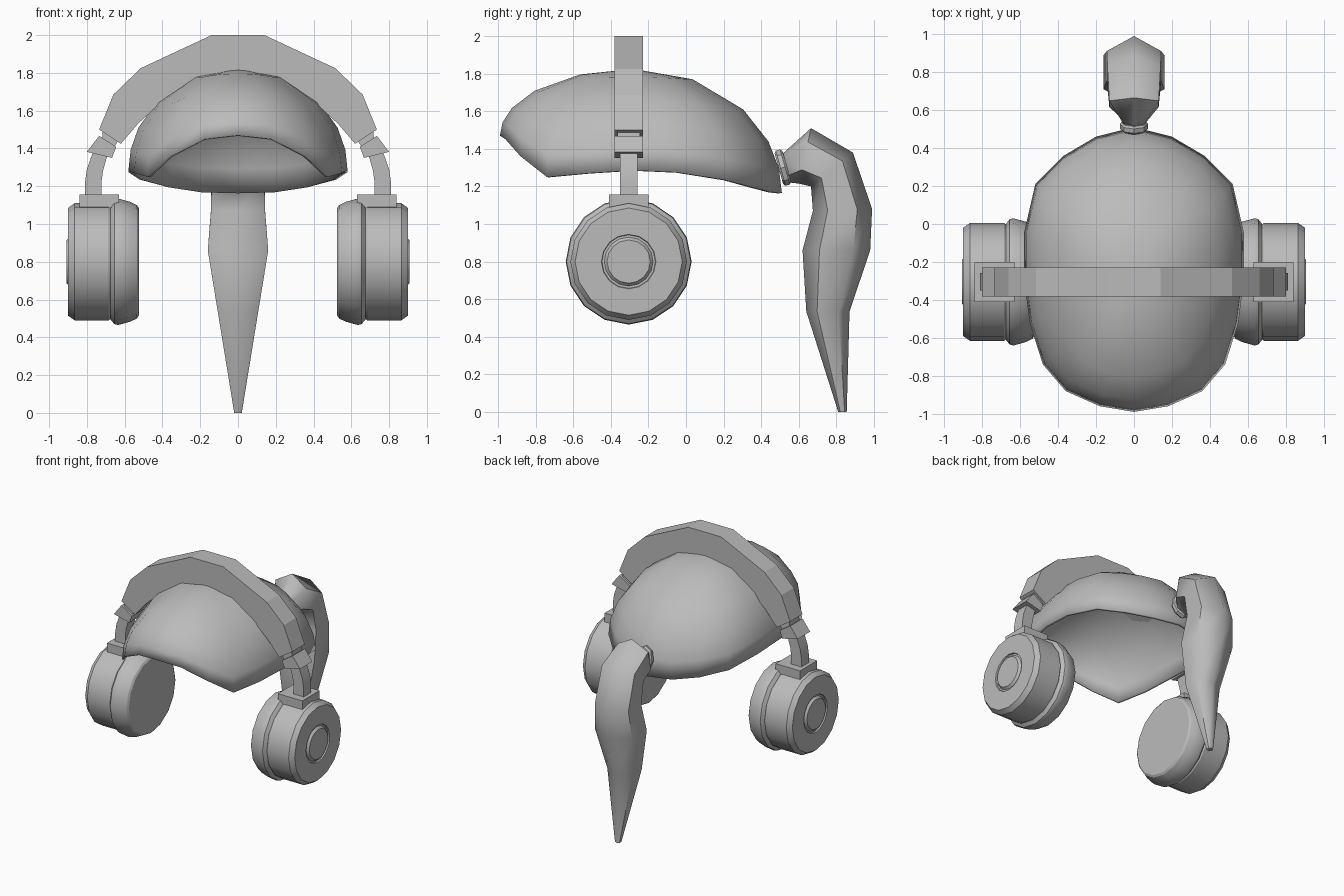
import bpy, bmesh, math
from mathutils import Vector

cube = bpy.data.objects.get("Cube")
if cube:
    bpy.data.objects.remove(cube, do_unlink=True)

grey = bpy.data.materials.new("plain grey")
grey.use_nodes = True
grey.diffuse_color = (0.5, 0.5, 0.5, 1)
grey.node_tree.nodes["Principled BSDF"].inputs["Base Color"].default_value = (0.5, 0.5, 0.5, 1)

EAR_Y, EAR_Z = -0.305, 0.8


def finish(name, bm, smooth=None, mirror=False):
    """Turn a bmesh into a finished object."""
    bmesh.ops.recalc_face_normals(bm, faces=bm.faces)
    if sum(f.normal.z * f.calc_area() for f in bm.faces) < -0.01:
        bmesh.ops.reverse_faces(bm, faces=bm.faces)
    mesh = bpy.data.meshes.new(name)
    bm.to_mesh(mesh)
    bm.free()
    mesh.materials.append(grey)
    obj = bpy.data.objects.new(name, mesh)
    bpy.context.collection.objects.link(obj)
    bpy.ops.object.select_all(action='DESELECT')
    obj.select_set(True)
    bpy.context.view_layer.objects.active = obj
    if smooth:
        bpy.ops.object.shade_smooth_by_angle(angle=math.radians(smooth))
    if mirror:
        obj.modifiers.new("Mirror", 'MIRROR')
    return obj


def loft(bm, rings, cap_start=True, cap_end=True):
    """Skin closed rings of equal length."""
    loops = [[bm.verts.new(p) for p in ring] for ring in rings]
    n = len(loops[0])
    for a, b in zip(loops, loops[1:]):
        for i in range(n):
            bm.faces.new((a[i], a[(i + 1) % n], b[(i + 1) % n], b[i]))
    if cap_start:
        bm.faces.new(loops[0])
    if cap_end:
        bm.faces.new(loops[-1])
    return loops


def strip(name, outer, inner, half_depth, mirror=True, smooth=None):
    """Solid band between an outer and inner (x, z) line."""
    bm = bmesh.new()
    rings = []
    for (ox, oz), (ix, iz) in zip(outer, inner):
        f, b = EAR_Y - half_depth, EAR_Y + half_depth
        rings.append([(ox, f, oz), (ox, b, oz), (ix, b, iz), (ix, f, iz)])
    loft(bm, rings)
    return finish(name, bm, smooth, mirror)


def lathe(name, profile, sides=16):
    """Revolve (x, radius) points about the ear axis."""
    bm = bmesh.new()
    rings = []
    for x, r in profile:
        rings.append([(x, EAR_Y + r * math.sin(math.tau * i / sides),
                       EAR_Z + r * math.cos(math.tau * i / sides)) for i in range(sides)])
    loft(bm, rings)
    return finish(name, bm, 30, True)


# Hair cap: meridians rising from a shaped rim to the crown
rim = [(0, -0.99, 1.47), (0.18, -0.96, 1.45), (0.36, -0.88, 1.36), (0.48, -0.74, 1.25),
       (0.55, -0.52, 1.27), (0.58, -0.28, 1.285), (0.58, -0.05, 1.275), (0.52, 0.21, 1.235),
       (0.37, 0.36, 1.195), (0.2, 0.46, 1.17), (0, 0.51, 1.165)]
rim += [(-x, y, z) for x, y, z in rim[-2:0:-1]]
crown = Vector((0, -0.28, 1.825))
rings = []
for s in (1, 0.98, 0.91, 0.74, 0.4):
    lift = math.sqrt(1 - s * s)
    rings.append([(x * s, crown.y + (y - crown.y) * s, z + (crown.z - z) * lift)
                  for x, y, z in rim])
bm = bmesh.new()
top = loft(bm, rings, False, False)[-1]
centre = bm.verts.new(crown)
for i, v in enumerate(top):
    bm.faces.new((v, top[(i + 1) % len(top)], centre))
cap = finish("hair_cap", bm, 50)
shell = cap.modifiers.new("Shell", 'SOLIDIFY')
shell.thickness = 0.02
shell.offset = -1

# Ponytail: six-sided sections given by outer (y, z), inner (y, z), half width
sections = [((0.515, 1.375), (0.555, 1.22), 0.055), ((0.665, 1.51), (0.6, 1.215), 0.13),
            ((0.888, 1.38), (0.665, 1.2), 0.14), ((0.99, 1.08), (0.675, 1.07), 0.143),
            ((0.98, 0.86), (0.62, 0.86), 0.16), ((0.87, 0.535), (0.64, 0.535), 0.107),
            ((0.855, 0), (0.81, 0), 0.02)]
rings = []
for outer, inner, half_width in sections:
    a, b = Vector((0, *outer)), Vector((0, *inner))
    ring = []
    for k in range(6):
        ang = math.radians(60 * k)
        p = (a + b) / 2 + (a - b) / 2 * math.cos(ang)
        p.x = half_width * math.sin(ang) / math.sin(math.radians(60))
        ring.append(p)
    rings.append(ring)
bm = bmesh.new()
loft(bm, rings)
finish("ponytail", bm, 60)

# Hair tie
bm = bmesh.new()
axis = Vector((0, 0.18, 0.05)).normalized()
up = Vector((0, -axis.z, axis.y))
rings = []
for along, r in ((-0.022, 0.085), (-0.012, 0.097), (0.012, 0.097), (0.022, 0.085)):
    rings.append([Vector((0.075 / 0.097 * r * math.sin(math.tau * i / 8), 0.515, 1.3))
                  + axis * along + up * r * math.cos(math.tau * i / 8) for i in range(8)])
loft(bm, rings)
finish("hair_tie", bm, 30)

# Headband arch, drawn on one side and reflected in x
outer = [(0.735, 1.5), (0.66, 1.685), (0.515, 1.825), (0.14, 2.0)]
inner = [(0.62, 1.425), (0.53, 1.53), (0.4, 1.65), (0.12, 1.79)]
strip("headband", outer + [(-x, z) for x, z in reversed(outer)],
      inner + [(-x, z) for x, z in reversed(inner)], 0.076, mirror=False)

# Hinge neck, hinge clip, curved arm and foot on each side
strip("hinge_neck", [(0.715, 1.5), (0.72, 1.45)], [(0.635, 1.44), (0.66, 1.4)], 0.06)
strip("hinge_clip", [(0.735, 1.467), (0.8, 1.382)], [(0.645, 1.408), (0.667, 1.35)], 0.076)
strip("arm", [(0.765, 1.39), (0.8, 1.29), (0.81, 1.22), (0.81, 1.14)],
      [(0.69, 1.37), (0.715, 1.28), (0.723, 1.22), (0.723, 1.14)], 0.046, smooth=25)
strip("arm_foot", [(0.84, 1.157), (0.84, 1.08)], [(0.63, 1.157), (0.63, 1.08)], 0.105)

# Ear cups and cushions
lathe("ear_cup", [(0.66, 0.295), (0.685, 0.31), (0.865, 0.31), (0.9, 0.285), (0.9, 0.145),
                  (0.89, 0.142), (0.89, 0.13), (0.907, 0.115)])
lathe("ear_cushion", [(0.525, 0.285), (0.535, 0.3), (0.57, 0.317), (0.635, 0.335),
                      (0.655, 0.33), (0.675, 0.305)])
